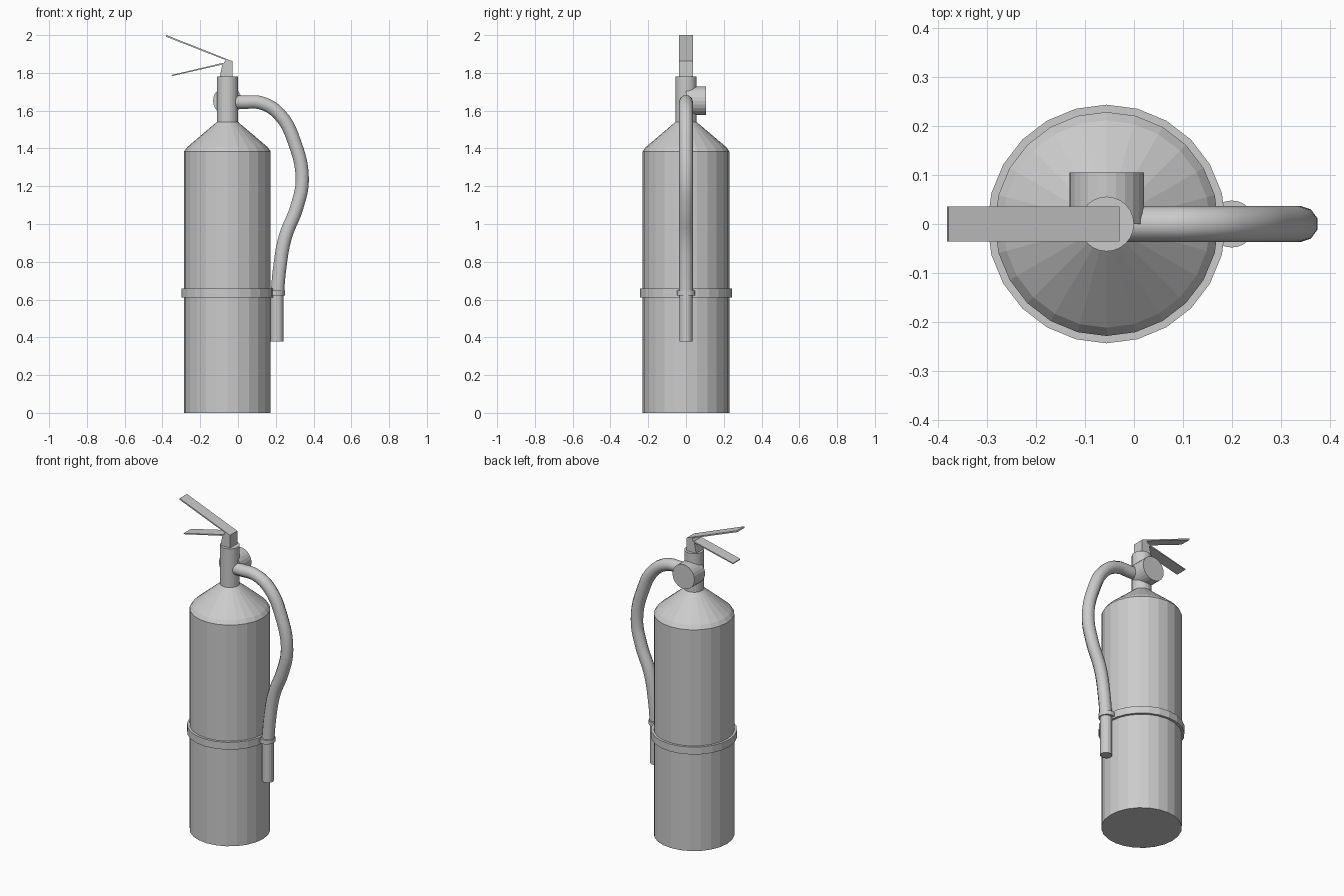
import bpy, bmesh, math
from mathutils import Vector

if "Cube" in bpy.data.objects:
    bpy.data.objects.remove(bpy.data.objects["Cube"])

CX = -0.056  # axis of the tank


def finish(name, bm):
    bmesh.ops.recalc_face_normals(bm, faces=bm.faces)
    me = bpy.data.meshes.new(name)
    bm.to_mesh(me)
    bm.free()
    ob = bpy.data.objects.new(name, me)
    bpy.context.scene.collection.objects.link(ob)
    return ob


def lathe(name, profile, centre, sides=24, closed=False):
    """Revolve (radius, z) points around a vertical axis."""
    bm = bmesh.new()
    rings = []
    for r, z in profile:
        rings.append([bm.verts.new((centre[0] + r * math.cos(2 * math.pi * i / sides),
                                    centre[1] + r * math.sin(2 * math.pi * i / sides), z))
                      for i in range(sides)])
    pairs = list(zip(rings, rings[1:]))
    if closed:
        pairs.append((rings[-1], rings[0]))
    else:
        bm.faces.new(rings[0])
        bm.faces.new(rings[-1])
    for a, b in pairs:
        for i in range(sides):
            j = (i + 1) % sides
            bm.faces.new((a[i], a[j], b[j], b[i]))
    return finish(name, bm)


def plate(name, outline, half_width):
    """Extrude an (x, z) outline symmetrically along y."""
    bm = bmesh.new()
    face = bm.faces.new([bm.verts.new((x, -half_width, z)) for x, z in outline])
    out = bmesh.ops.extrude_face_region(bm, geom=[face])
    verts = [v for v in out["geom"] if isinstance(v, bmesh.types.BMVert)]
    bmesh.ops.translate(bm, verts=verts, vec=(0, 2 * half_width, 0))
    return finish(name, bm)


# Tank with sloping shoulder, and the valve neck
lathe("tank", [(0.229, 0), (0.229, 1.385), (0.212, 1.408), (0.056, 1.54)], (CX, 0))
lathe("valve_neck", [(0.056, 1.53), (0.056, 1.782)], (CX, 0))

# Strap around the tank and the clip that holds the hose
lathe("strap", [(0.224, 0.612), (0.244, 0.612), (0.244, 0.658), (0.224, 0.658)],
      (CX, 0), closed=True)
lathe("hose_clip", [(0.048, 0.622), (0.048, 0.648)], (0.2, 0))

# Pressure gauge facing the back
gauge = lathe("pressure_gauge", [(0.076, 0), (0.076, 0.105)], (0, 0))
gauge.rotation_euler = (-math.pi / 2, 0, 0)
gauge.location = (CX, 0, 1.652)

# Two levers with their bent roots
plate("upper_lever", [(-0.382, 1.992), (-0.379, 2.0), (-0.03, 1.862), (-0.03, 1.78),
                      (-0.08, 1.845), (-0.066, 1.868)], 0.036)
plate("lower_lever", [(-0.35, 1.783), (-0.351, 1.789), (-0.08, 1.853), (-0.03, 1.782),
                      (-0.096, 1.782), (-0.083, 1.844)], 0.036)

# Hose sweeping from the neck down to the clip
path = [(-0.03, 1.645), (0.03, 1.645), (0.125, 1.64), (0.22, 1.58), (0.3, 1.43),
        (0.34, 1.235), (0.31, 1.085), (0.25, 0.93), (0.22, 0.76), (0.208, 0.63)]
curve = bpy.data.curves.new("hose", "CURVE")
curve.dimensions = "3D"
curve.bevel_depth = 0.037
curve.bevel_resolution = 3
curve.resolution_u = 5
curve.use_fill_caps = True
spline = curve.splines.new("BEZIER")
spline.bezier_points.add(len(path) - 1)
for p, (x, z) in zip(spline.bezier_points, path):
    p.co = (x, 0, z)
    p.handle_left_type = p.handle_right_type = "AUTO"
hose = bpy.data.objects.new("hose", curve)
bpy.context.scene.collection.objects.link(hose)
bpy.context.view_layer.objects.active = hose
hose.select_set(True)
bpy.ops.object.convert(target="MESH")
bpy.ops.object.shade_smooth_by_angle(angle=math.radians(40))

# Nozzle hanging below the clip
lathe("nozzle", [(0.034, 0.377), (0.034, 0.64)], (0.207, 0), sides=16)
